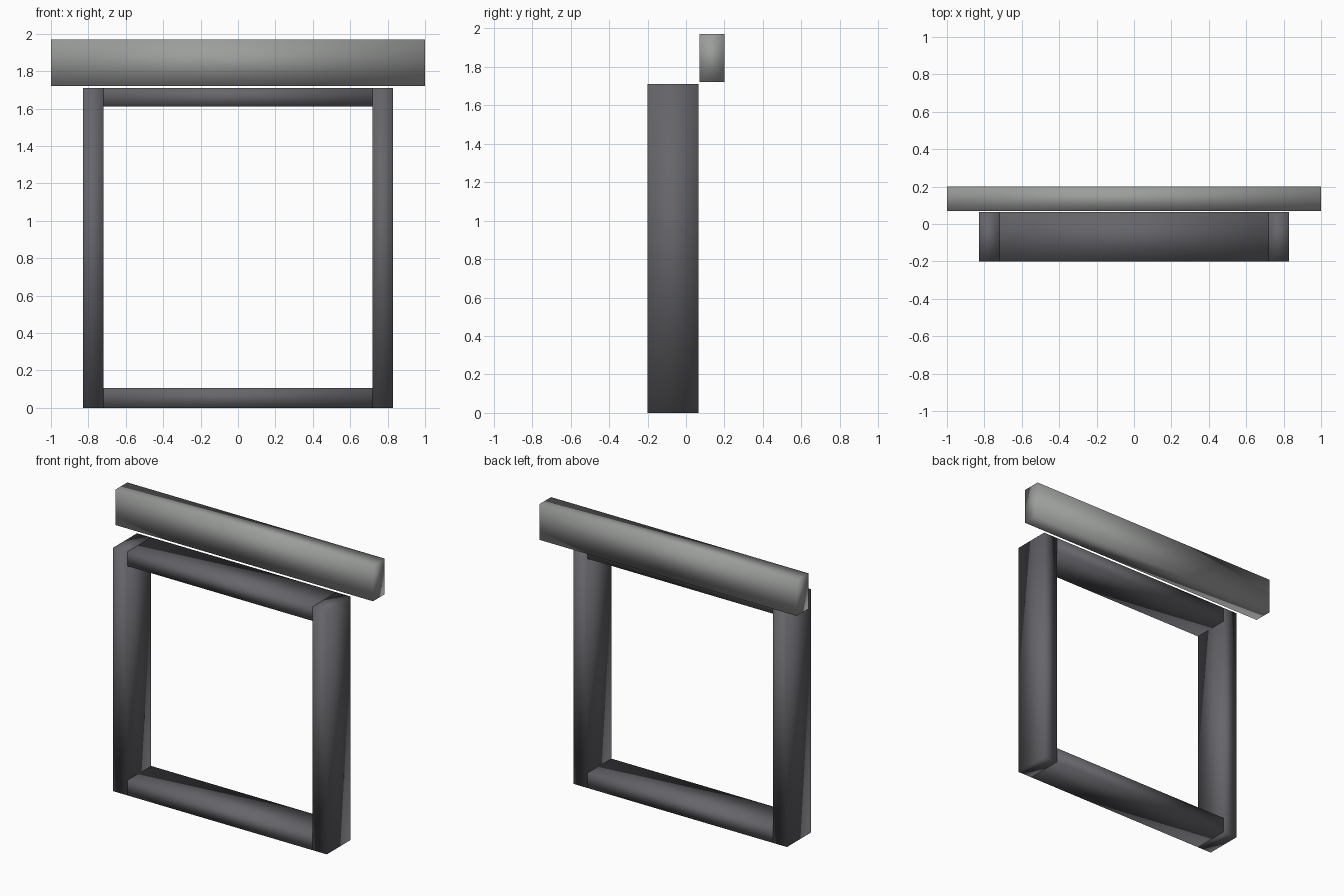
import bpy

if "Cube" in bpy.data.objects:
    bpy.data.objects.remove(bpy.data.objects["Cube"])


def make_colour(name, rgb):
    mat = bpy.data.materials.new(name)
    mat.diffuse_color = (*rgb, 1)
    mat.use_nodes = True
    mat.node_tree.nodes["Principled BSDF"].inputs["Base Color"].default_value = mat.diffuse_color
    return mat


def make_block(name, x, y, z, mat):
    """Smooth-shaded box from (min, max) ranges on each axis."""
    centre = [(a + b) / 2 for a, b in (x, y, z)]
    bpy.ops.mesh.primitive_cube_add(size=1, location=centre)
    obj = bpy.context.object
    obj.name = name
    obj.scale = [b - a for a, b in (x, y, z)]
    bpy.ops.object.transform_apply(location=False, rotation=False, scale=True)
    bpy.ops.object.shade_smooth()
    obj.data.materials.append(mat)
    return obj


dark = make_colour("dark_frame", (0.13, 0.13, 0.145))
stone = make_colour("lintel_grey", (0.33, 0.34, 0.33))

OUTER, INNER, TOP = 0.83, 0.72, 1.71
DEPTH = (-0.20, 0.065)

# Side posts
make_block("left_post", (-OUTER, -INNER), DEPTH, (0, TOP), dark)
make_block("right_post", (INNER, OUTER), DEPTH, (0, TOP), dark)

# Head rail and sill between the posts
make_block("top_rail", (-INNER, INNER), DEPTH, (1.61, TOP), dark)
make_block("sill", (-INNER, INNER), DEPTH, (0, 0.105), dark)

# Lintel above and behind the frame
make_block("lintel", (-1, 1), (0.07, 0.20), (1.72, 1.97), stone)
